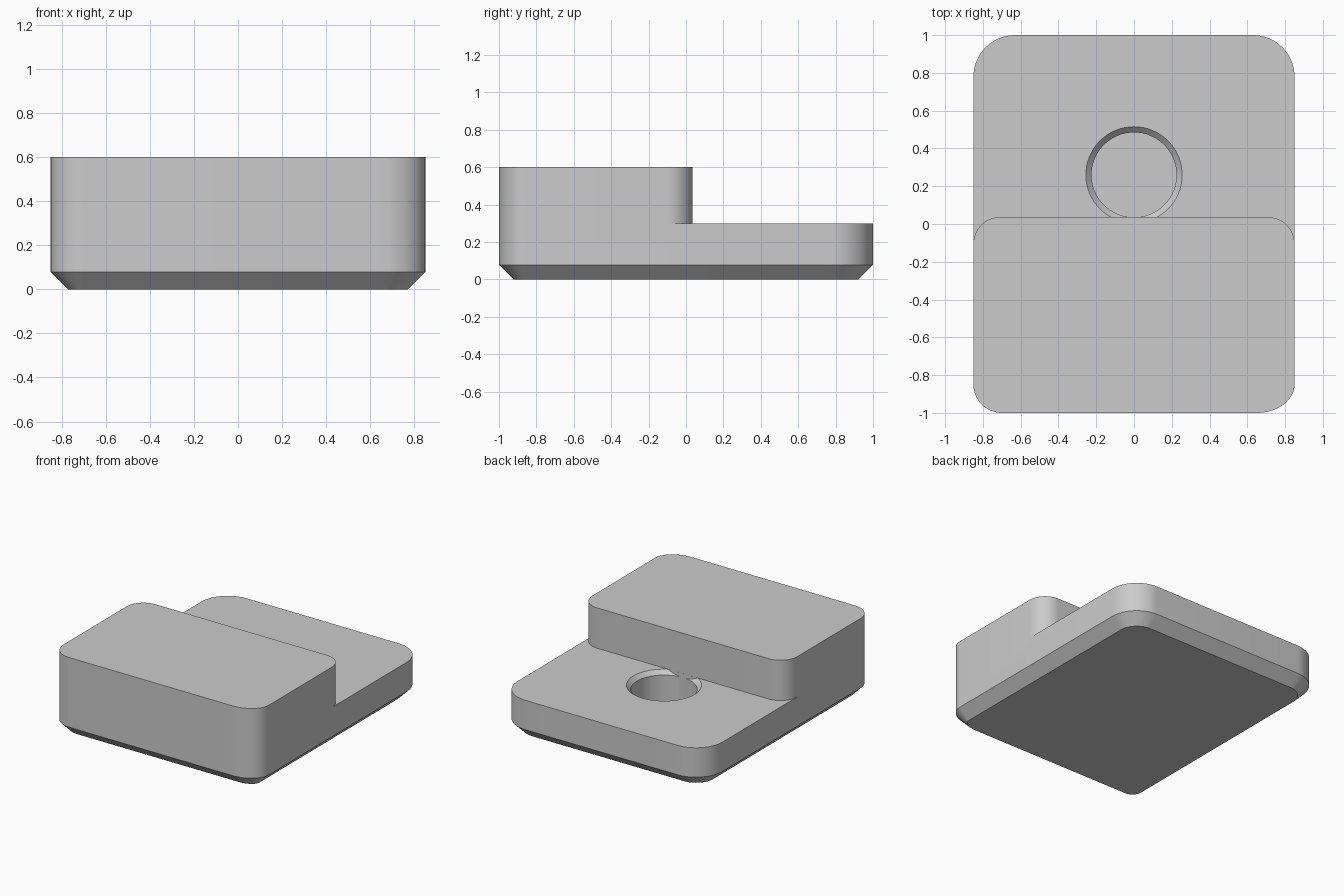
import bpy, bmesh
from math import cos, sin, pi
from mathutils import Vector

if "Cube" in bpy.data.objects:
    bpy.data.objects.remove(bpy.data.objects["Cube"], do_unlink=True)

HALF_X, HALF_Y, HEIGHT = 0.85, 1.0, 0.6
STEP_Z, STEP_Y, STEP_R = 0.298, 0.036, 0.14
CHAMFER = 0.078
HOLE_Y, HOLE_R, RIM_R = 0.26, 0.225, 0.255

grey = bpy.data.materials.new("Light grey")
grey.use_nodes = True
grey.diffuse_color = (0.6, 0.6, 0.6, 1)
grey.node_tree.nodes["Principled BSDF"].inputs["Base Color"].default_value = (0.6, 0.6, 0.6, 1)


def arc(cx, cy, rx, ry, start, end, n=16):
    """Points along an elliptical arc, angles in quarter turns."""
    angles = [(start + (end - start) * i / n) * pi / 2 for i in range(n + 1)]
    return [(cx + rx * cos(a), cy + ry * sin(a)) for a in angles]


def rounded_outline(inset):
    """Body outline moved inwards; the four corners have their own radii."""
    corners = [(1, 1, 0.22, 0.22), (-1, 1, 0.22, 0.22),
               (-1, -1, 0.15, 0.15), (1, -1, 0.20, 0.15)]
    points = []
    for q, (sx, sy, rx, ry) in enumerate(corners):
        points += arc(sx * (HALF_X - rx), sy * (HALF_Y - ry),
                      rx - inset, ry - inset, q, q + 1)
    return points


def loft(name, layers):
    """Closed solid through a stack of (outline, z) layers."""
    bm = bmesh.new()
    rings = [[bm.verts.new((x, y, z)) for x, y in pts] for pts, z in layers]
    for low, high in zip(rings, rings[1:]):
        for i in range(len(low)):
            j = (i + 1) % len(low)
            bm.faces.new((low[i], low[j], high[j], high[i]))
    bm.faces.new(rings[0][::-1])
    bm.faces.new(rings[-1])
    mesh = bpy.data.meshes.new(name)
    bm.to_mesh(mesh)
    bm.free()
    mesh.materials.append(grey)
    ob = bpy.data.objects.new(name, mesh)
    bpy.context.collection.objects.link(ob)
    return ob


def subtract(target, cutter):
    mod = target.modifiers.new(cutter.name, "BOOLEAN")
    mod.operation = "DIFFERENCE"
    mod.solver = "EXACT"
    mod.object = cutter
    bpy.context.view_layer.objects.active = target
    bpy.ops.object.modifier_apply(modifier=mod.name)
    bpy.data.objects.remove(cutter, do_unlink=True)


# Full block with a chamfered foot
body = loft("stepped_block", [(rounded_outline(CHAMFER), 0),
                              (rounded_outline(0), CHAMFER),
                              (rounded_outline(0), HEIGHT)])

# Rear step: removes the upper back half, leaving rounded rear corners
cx, cy = HALF_X - STEP_R, STEP_Y - STEP_R
step = [(-1.2, cy)] + arc(-cx, cy, STEP_R, STEP_R, 2, 1)
step += arc(cx, cy, STEP_R, STEP_R, 1, 0) + [(1.2, cy), (1.2, 1.2), (-1.2, 1.2)]
subtract(body, loft("step_cutter", [(step, STEP_Z), (step, HEIGHT + 0.2)]))

# Round blind hole with a chamfered rim, trimmed at the step wall
def circle(r):
    return arc(0, HOLE_Y, r, r, 0, 4, 64)[:-1]


hole = loft("hole_cutter", [(circle(HOLE_R), 0.05), (circle(HOLE_R), STEP_Z - 0.03),
                            (circle(RIM_R), STEP_Z), (circle(RIM_R), STEP_Z + 0.1)])
bm = bmesh.new()
bm.from_mesh(hole.data)
cut = bmesh.ops.bisect_plane(bm, geom=bm.verts[:] + bm.edges[:] + bm.faces[:],
                             plane_co=Vector((0, STEP_Y + 0.0005, 0)),
                             plane_no=Vector((0, 1, 0)), clear_inner=True)
bmesh.ops.holes_fill(bm, edges=[e for e in bm.edges if e.is_boundary], sides=0)
bmesh.ops.recalc_face_normals(bm, faces=bm.faces[:])
bm.to_mesh(hole.data)
bm.free()
subtract(body, hole)

# Smooth rounds with crisp edges
bpy.ops.object.select_all(action="DESELECT")
body.select_set(True)
bpy.context.view_layer.objects.active = body
bpy.ops.object.shade_smooth_by_angle(angle=pi / 6)
